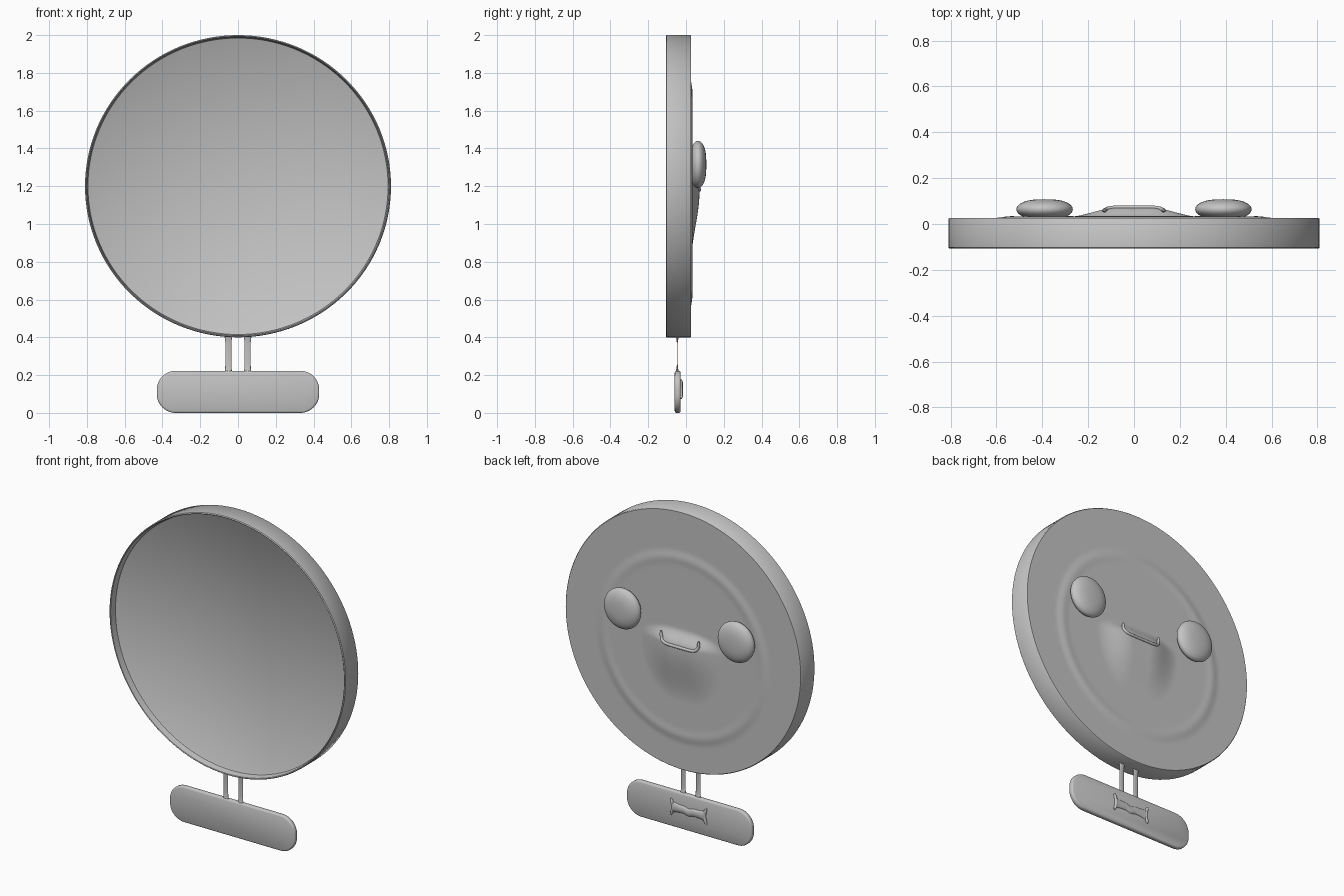
import bpy, bmesh
from math import sin, cos, pi, hypot, radians

cube = bpy.data.objects.get("Cube")
if cube:
    bpy.data.objects.remove(cube)

GREY = (0.55, 0.55, 0.55, 1)
grey = bpy.data.materials.new("plain grey")
grey.use_nodes = True
grey.diffuse_color = GREY
grey.node_tree.nodes["Principled BSDF"].inputs["Base Color"].default_value = GREY

CZ = 1.2  # height of the disc centre


def finish(bm, name, angle=40):
    bmesh.ops.recalc_face_normals(bm, faces=bm.faces)
    mesh = bpy.data.meshes.new(name)
    bm.to_mesh(mesh)
    bm.free()
    obj = bpy.data.objects.new(name, mesh)
    bpy.context.collection.objects.link(obj)
    mesh.materials.append(grey)
    bpy.ops.object.select_all(action='DESELECT')
    obj.select_set(True)
    bpy.context.view_layer.objects.active = obj
    bpy.ops.object.shade_smooth_by_angle(angle=radians(angle))
    return obj


def loft(bm, rings):
    """Skin a list of closed point rings and cap both ends."""
    loops = [[bm.verts.new(p) for p in ring] for ring in rings]
    n = len(loops[0])
    for a, b in zip(loops, loops[1:]):
        for i in range(n):
            j = (i + 1) % n
            bm.faces.new((a[i], a[j], b[j], b[i]))
    bm.faces.new(loops[0])
    bm.faces.new(loops[-1])


def smooth(t):
    t = min(max(t, 0), 1)
    return t * t * (3 - 2 * t)


def face_height(x, z):
    """Depth of the sculpted back: raised round area, ripple and muzzle."""
    r = hypot(x, z - 1.16)
    y = 0.027 + 0.004 * smooth((0.6 - r) / 0.06)
    y += 0.003 * smooth(1 - abs(r - 0.55) / 0.05)
    dx = max(abs(x) - 0.06, 0) / 0.22
    dz = z - 1.18
    dz = dz / 0.09 if dz > 0 else -dz / 0.34
    d = hypot(dx, dz)
    return y + 0.04 * smooth(1.05 - d)


# Head disc: recessed front, thin rim, straight side and sculpted back
SEG, RINGS = 128, 56
circle = [(cos(2 * pi * i / SEG), sin(2 * pi * i / SEG)) for i in range(SEG)]
rings = []
for r, y in [(0.01, -0.062), (0.975, -0.062), (0.981, -0.066), (0.989, -0.104),
             (0.994, -0.107), (1, -0.102), (1, 0.022), (0.995, 0.027)]:
    rings.append([(0.81 * r * c, y, CZ + 0.8 * r * s) for c, s in circle])
for k in range(1, RINGS):
    r = 0.985 * (1 - k / RINGS)
    ring = [(0.81 * r * c, CZ + 0.8 * r * s) for c, s in circle]
    rings.append([(x, face_height(x, z), z) for x, z in ring])
bm = bmesh.new()
loft(bm, rings)
finish(bm, "head_disc")

# Eyes: flattened domes with full, rounded edges
for side, label in ((1, "left"), (-1, "right")):
    bm = bmesh.new()
    bmesh.ops.create_uvsphere(bm, u_segments=40, v_segments=24, radius=1)
    for v in bm.verts:
        x, z, h = v.co
        puff = max(1 - h * h, 0) ** -0.12 if abs(h) < 0.99 else 1
        v.co = (side * 0.39 + 0.123 * x * puff, 0.064 + 0.044 * h,
                1.315 + 0.125 * z * puff)
    finish(bm, label + "_eye", 80)


def tube(name, points, radius, tip=0.5):
    curve = bpy.data.curves.new(name, 'CURVE')
    curve.dimensions = '3D'
    curve.bevel_depth = radius
    curve.bevel_resolution = 3
    curve.use_fill_caps = True
    line = curve.splines.new('POLY')
    line.points.add(len(points) - 1)
    for i, p in enumerate(points):
        line.points[i].co = (*p, 1)
        line.points[i].radius = tip if i in (0, len(points) - 1) else 1
    line.use_smooth = True
    curve.materials.append(grey)
    obj = bpy.data.objects.new(name, curve)
    bpy.context.collection.objects.link(obj)


# Mouth: a wide smile with upturned ends
smile = []
for i in range(33):
    t = i / 16 - 1
    x, z = 0.13 * sin(t * pi / 2), 1.18 + 0.065 * abs(t) ** 5
    smile.append((x, max(face_height(x, z) + 0.001, 0.06), z))
tube("mouth", smile, 0.009)

# Body plate: a long pill with softened edges
bm = bmesh.new()
outline = []
for cx, cz, start in ((0.33, 0.123, 0), (-0.33, 0.123, 1), (-0.33, 0.1, 2), (0.33, 0.1, 3)):
    for i in range(13):
        a = (start + i / 12) * pi / 2
        outline.append((cx, cz, cos(a), sin(a)))
rings = []
for y, r in ((-0.06, 0.09), (-0.057, 0.097), (-0.052, 0.1),
             (-0.036, 0.1), (-0.031, 0.097), (-0.028, 0.09)):
    rings.append([(cx + r * c, y, cz + r * s) for cx, cz, c, s in outline])
loft(bm, rings)
finish(bm, "body_plate")

# Neck stems: thin strips flaring into the disc and the plate
for side, label in ((1, "left"), (-1, "right")):
    bm = bmesh.new()
    rings = []
    for z, rx, ry in ((0.205, 0.022, 0.012), (0.235, 0.017, 0.004), (0.26, 0.016, 0.002),
                      (0.37, 0.016, 0.002), (0.39, 0.018, 0.005), (0.415, 0.022, 0.01)):
        rings.append([(side * 0.051 + rx * cos(i * pi / 8), -0.046 + ry * sin(i * pi / 8), z)
                      for i in range(16)])
    loft(bm, rings)
    finish(bm, label + "_neck_stem", 60)

# Bow: padded middle band with a dipped top, held by two end bars
bm = bmesh.new()
rings = []
for i in range(25):
    x = 0.11 * (i / 12 - 1)
    t = abs(x) / 0.11
    mid = 0.125 - 0.008 * (1 - smooth(t * 3))
    half = 0.024 + 0.01 * t ** 4
    rings.append([(x, -0.03 + 0.012 * cos(a * pi / 8), mid + half * sin(a * pi / 8))
                  for a in range(16)])
loft(bm, rings)
finish(bm, "bow_band", 60)
for side, label in ((1, "left"), (-1, "right")):
    bar = [(side * (0.11 + 0.012 * abs(k / 4) ** 2), -0.026, 0.125 + 0.0125 * k)
           for k in range(-4, 5)]
    tube(label + "_bow_end", bar, 0.009)
